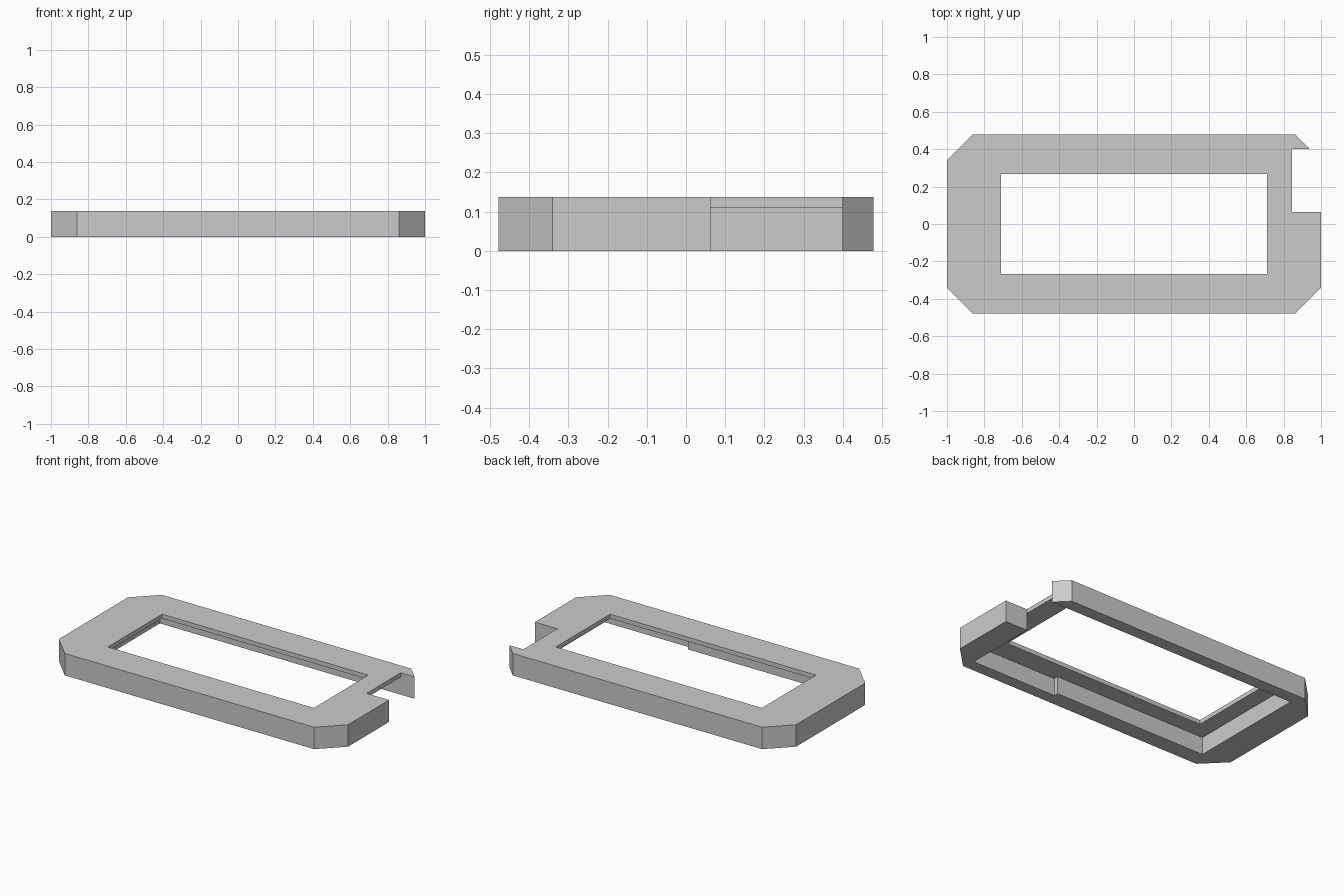
import bpy
import bmesh

cube = bpy.data.objects.get("Cube")
if cube:
    bpy.data.objects.remove(cube, do_unlink=True)

HALF_X, HALF_Y, HEIGHT = 1.0, 0.479, 0.137
CHAMFER = 0.138
PLATE_BOTTOM = 0.11
LOW, HIGH = -0.1, 0.3      # cutter overshoot


def prism(name, points, z0, z1):
    """Upright prism from a plan outline."""
    bm = bmesh.new()
    face = bm.faces.new([bm.verts.new((x, y, z0)) for x, y in points])
    top = bmesh.ops.extrude_face_region(bm, geom=[face])["geom"]
    for v in top:
        if isinstance(v, bmesh.types.BMVert):
            v.co.z = z1
    bmesh.ops.recalc_face_normals(bm, faces=bm.faces)
    mesh = bpy.data.meshes.new(name)
    bm.to_mesh(mesh)
    bm.free()
    obj = bpy.data.objects.new(name, mesh)
    bpy.context.collection.objects.link(obj)
    return obj


def rect(x0, x1, y0, y1):
    return [(x0, y0), (x1, y0), (x1, y1), (x0, y1)]


def cut(target, cutter):
    cutter.hide_render = True
    mod = target.modifiers.new(cutter.name, "BOOLEAN")
    mod.operation = "DIFFERENCE"
    mod.solver = "EXACT"
    mod.object = cutter
    bpy.context.view_layer.objects.active = target
    bpy.ops.object.modifier_apply(modifier=mod.name)
    bpy.data.objects.remove(cutter, do_unlink=True)


# Body with chamfered corners
cx, cy = HALF_X - CHAMFER, HALF_Y - CHAMFER
outline = [(cx, -HALF_Y), (HALF_X, -cy), (HALF_X, cy), (cx, HALF_Y),
           (-cx, HALF_Y), (-HALF_X, cy), (-HALF_X, -cy), (-cx, -HALF_Y)]
frame = prism("bezel_frame", outline, 0, HEIGHT)

# Pocket underneath, with a small step in the front wall
pocket = [(-0.82, -0.375), (0.25, -0.375), (0.25, -0.403),
          (0.845, -0.403), (0.845, 0.40), (-0.82, 0.40)]
cut(frame, prism("pocket_cutter", pocket, LOW, PLATE_BOTTOM))

# Window opening and side notch
cut(frame, prism("window_cutter", rect(-0.712, 0.712, -0.268, 0.268), LOW, HIGH))
cut(frame, prism("notch_cutter", rect(0.845, 1.2, 0.063, 0.40), LOW, HIGH))

# Material
grey = bpy.data.materials.new("light_grey")
grey.use_nodes = True
colour = (0.6, 0.6, 0.6, 1)
grey.diffuse_color = colour
grey.node_tree.nodes["Principled BSDF"].inputs["Base Color"].default_value = colour
frame.data.materials.clear()
frame.data.materials.append(grey)
